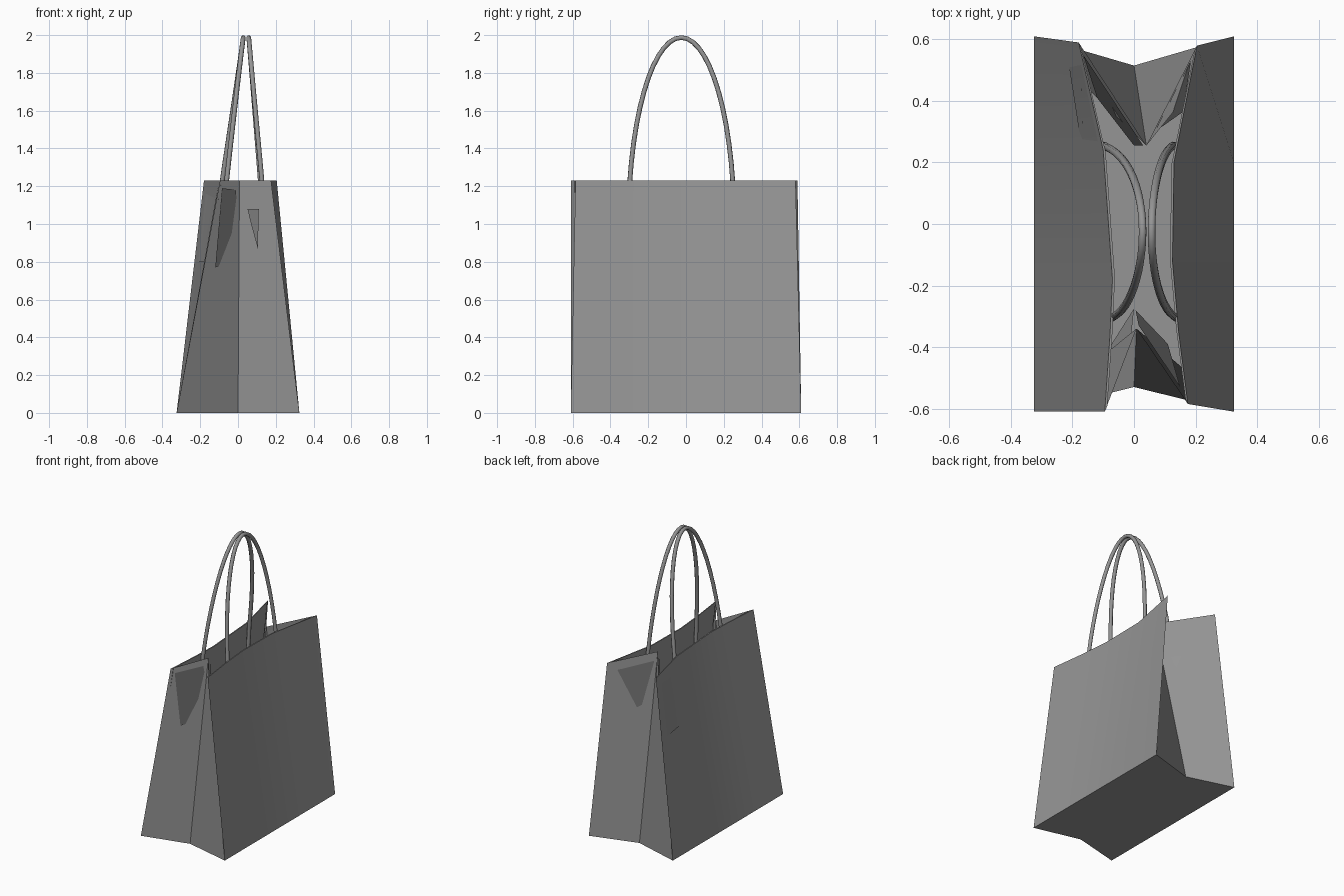
import bpy, bmesh, math
from mathutils import Vector

if "Cube" in bpy.data.objects:
    bpy.data.objects.remove(bpy.data.objects["Cube"])

H = 1.23        # height of the bag mouth
HEM = 0.008     # gap between wall and folded hem

grey = bpy.data.materials.new("grey_paper")
grey.diffuse_color = (0.3, 0.3, 0.3, 1)
grey.use_nodes = True
grey.node_tree.nodes["Principled BSDF"].inputs["Base Color"].default_value = grey.diffuse_color


def link(name, data):
    data.materials.append(grey)
    obj = bpy.data.objects.new(name, data)
    bpy.context.collection.objects.link(obj)
    return obj


def make_object(name, bm):
    mesh = bpy.data.meshes.new(name)
    bm.to_mesh(mesh)
    bm.free()
    return link(name, mesh)


def smooth(obj, degrees):
    bpy.ops.object.select_all(action='DESELECT')
    obj.select_set(True)
    bpy.context.view_layer.objects.active = obj
    bpy.ops.object.shade_smooth_by_angle(angle=math.radians(degrees))


# Outline pairs (bottom x, y / top x, y), counter-clockwise from front right
outline = [
    ((0.325, -0.61), (0.175, -0.585)),
    ((0.325, -0.36), (0.145, -0.35)),
    ((0.325, -0.12), (0.125, -0.12)),
    ((0.325, 0.20), (0.13, 0.20)),
    ((0.325, 0.61), (0.205, 0.58)),
    ((0.0, 0.515), (0.04, 0.255)),       # back gusset fold
    ((-0.325, 0.61), (-0.18, 0.59)),
    ((-0.325, 0.24), (-0.10, 0.24)),
    ((-0.325, -0.18), (-0.07, -0.18)),
    ((-0.325, -0.36), (-0.078, -0.36)),
    ((-0.325, -0.61), (-0.095, -0.61)),
    ((0.0, -0.53), (0.008, -0.34)),      # front gusset fold
]

# Bag body: flat quads from floor to mouth, gussets creased towards the inner fold
bm = bmesh.new()
low = [bm.verts.new((*b, 0)) for b, t in outline]
high = [bm.verts.new((*t, H)) for b, t in outline]
n = len(outline)
for i in range(n):
    j = (i + 1) % n
    if i in (5, 11):
        bm.faces.new((low[j], high[j], high[i], low[i]))
    else:
        bm.faces.new((low[i], low[j], high[j], high[i]))
bm.faces.new(list(reversed(low)))
smooth(make_object("bag_body", bm), 15)

# Hems folded down inside the two wide walls
for name, first, last, inward in (("right_hem", 0, 4, -HEM), ("left_hem", 6, 10, HEM)):
    bm = bmesh.new()
    columns = []
    for b, t in outline[first:last + 1]:
        b, t = Vector(b), Vector(t)
        bottom = b.lerp(t, 0.8 / H)
        dx = inward * 1.5
        ty, by = t.y * 0.97, bottom.y * 0.94   # stay clear of the gussets
        columns.append([bm.verts.new(c) for c in (
            (t.x, t.y, H), (t.x + inward, ty, H), (bottom.x + dx, by, 0.8))])
    for a, c in zip(columns, columns[1:]):
        for k in range(2):
            bm.faces.new((a[k], c[k], c[k + 1], a[k + 1]))
    smooth(make_object(name, bm), 30)

# Paper flaps folded inside the gussets, poking through at the front
flaps = {
    "front_left_flap": [(-0.085, -0.578, 1.19), (-0.01, -0.37, 1.18), (0.0, -0.275, 0.8), (-0.12, -0.465, 0.77)],
    "front_right_flap": [(0.15, -0.53, 1.2), (0.015, -0.33, 1.2), (0.005, -0.28, 0.85), (0.11, -0.39, 0.86)],
    "front_right_patch": [(0.11, -0.478, 1.08), (0.05, -0.388, 1.08), (0.072, -0.41, 0.99), (0.105, -0.437, 0.87)],
    "back_left_flap": [(-0.165, 0.55, 1.2), (0.03, 0.255, 1.2), (0.0, 0.255, 0.8), (-0.12, 0.41, 0.8)],
    "back_right_flap": [(0.185, 0.53, 1.2), (0.05, 0.265, 1.2), (0.075, 0.305, 0.8), (0.16, 0.365, 0.8)],
}
for name, corners in flaps.items():
    bm = bmesh.new()
    bm.faces.new([bm.verts.new(c) for c in corners])
    make_object(name, bm)


# Handles: half-ellipse cords leaning together at the top
def handle(name, x_front, x_back, x_top):
    curve = bpy.data.curves.new(name, 'CURVE')
    curve.dimensions = '3D'
    curve.bevel_depth = 0.013
    curve.bevel_resolution = 2
    curve.use_fill_caps = True
    steps = 28
    spline = curve.splines.new('POLY')
    spline.points.add(steps)
    for i, p in enumerate(spline.points):
        a = math.pi * i / steps
        y = -0.025 - 0.28 * math.cos(a)
        z = 1.0 + 0.987 * math.sin(a)
        side = (1 - math.cos(a)) / 2
        x_mouth = x_front + (x_back - x_front) * side
        lean = (z - H) / (1.987 - H)
        if lean < 0:
            lean *= 0.6     # stay inside the wall below the mouth
        p.co = (x_mouth + (x_top - x_mouth) * lean, y, z, 1)
    spline.use_smooth = True
    link(name, curve)


handle("left_handle", -0.06, -0.084, 0.028)
handle("right_handle", 0.127, 0.118, 0.057)
